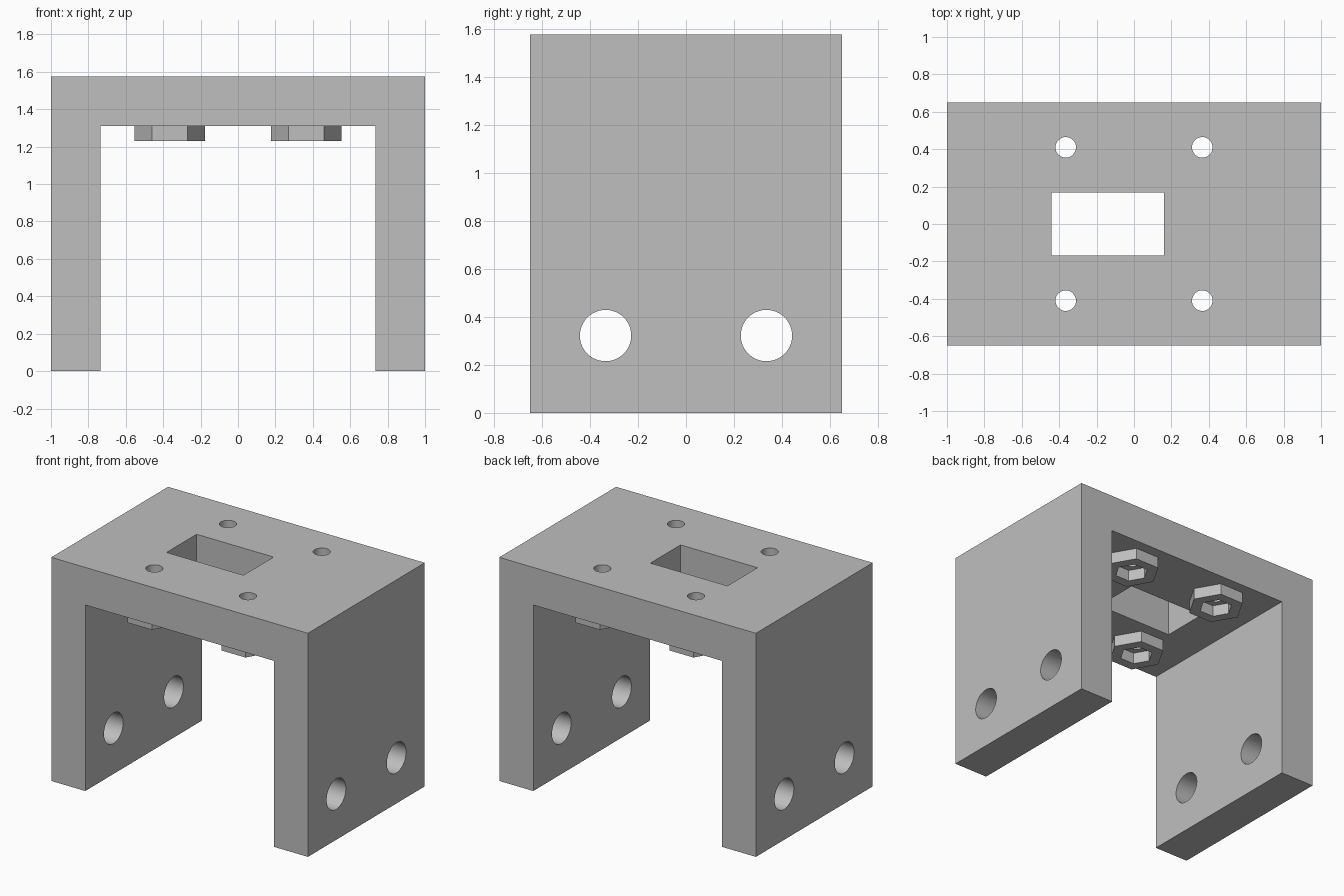
import bpy
import bmesh
import math
from mathutils import Matrix

cube = bpy.data.objects.get("Cube")
if cube:
    bpy.data.objects.remove(cube, do_unlink=True)

HALF_W, HALF_D, TOP = 1.0, 0.65, 1.575
INNER_W, CEILING = 0.735, 1.31
BOLT_X, BOLT_Y = 0.365, 0.41

grey = bpy.data.materials.new("plain grey")
grey.use_nodes = True
colour = (0.52, 0.52, 0.52, 1)
grey.diffuse_color = colour
grey.node_tree.nodes["Principled BSDF"].inputs["Base Color"].default_value = colour


def make_object(name, bm):
    bmesh.ops.recalc_face_normals(bm, faces=bm.faces)
    mesh = bpy.data.meshes.new(name)
    bm.to_mesh(mesh)
    bm.free()
    mesh.materials.append(grey)
    obj = bpy.data.objects.new(name, mesh)
    bpy.context.collection.objects.link(obj)
    return obj


def cut(target, bm):
    """Subtract a temporary cutter from the target."""
    cutter = make_object("cutter", bm)
    cutter.hide_render = True
    mod = target.modifiers.new("cut", 'BOOLEAN')
    mod.operation = 'DIFFERENCE'
    mod.solver = 'EXACT'
    mod.object = cutter
    bpy.context.view_layer.objects.active = target
    bpy.ops.object.modifier_apply(modifier=mod.name)
    bpy.data.objects.remove(cutter, do_unlink=True)


def rod(radius, length, matrix):
    bm = bmesh.new()
    bmesh.ops.create_cone(bm, cap_ends=True, segments=48, radius1=radius,
                          radius2=radius, depth=length, matrix=matrix)
    return bm


# U-shaped bracket, extruded from its front profile
half = [(HALF_W, TOP), (HALF_W, 0), (INNER_W, 0), (INNER_W, CEILING)]
profile = half + [(-x, z) for x, z in reversed(half)]
bm = bmesh.new()
face = bm.faces.new([bm.verts.new((x, -HALF_D, z)) for x, z in profile])
ext = bmesh.ops.extrude_face_region(bm, geom=[face])
bmesh.ops.translate(bm, vec=(0, 2 * HALF_D, 0),
                    verts=[v for v in ext["geom"] if isinstance(v, bmesh.types.BMVert)])
bracket = make_object("bracket", bm)

# Rectangular window in the top, off centre
bm = bmesh.new()
bmesh.ops.create_cube(bm, size=1, matrix=Matrix.Translation((-0.14, 0, TOP))
                      @ Matrix.Diagonal((0.6, 0.335, 1, 1)))
cut(bracket, bm)

# Mounting holes through both legs
for y in (-0.335, 0.335):
    cut(bracket, rod(0.107, 3, Matrix.Translation((0, y, 0.322))
                     @ Matrix.Rotation(math.pi / 2, 4, 'Y')))

# Bolt holes in the top
bolts = [(x, y) for x in (-BOLT_X, BOLT_X) for y in (-BOLT_Y, BOLT_Y)]
for x, y in bolts:
    cut(bracket, rod(0.055, 1, Matrix.Translation((x, y, TOP))))

bpy.ops.object.select_all(action='DESELECT')
bracket.select_set(True)
bpy.context.view_layer.objects.active = bracket
bpy.ops.object.shade_smooth_by_angle(angle=math.radians(30))


# Hexagonal nut collars under the top
def collar(name, x, y, outer=0.188, inner=0.11, low=1.23):
    bm = bmesh.new()
    loops = []
    for r, z in ((outer, low), (outer, CEILING), (inner, CEILING), (inner, low)):
        loops.append([bm.verts.new((x + r * math.cos(i * math.pi / 3),
                                    y + r * math.sin(i * math.pi / 3), z))
                      for i in range(6)])
    for k in range(4):
        a, b = loops[k], loops[(k + 1) % 4]
        for i in range(6):
            j = (i + 1) % 6
            bm.faces.new((a[i], a[j], b[j], b[i]))
    return make_object(name, bm)


for x, y in bolts:
    side = "left" if x > 0 else "right"
    end = "front" if y < 0 else "back"
    collar(f"nut_collar_{end}_{side}", x, y)
